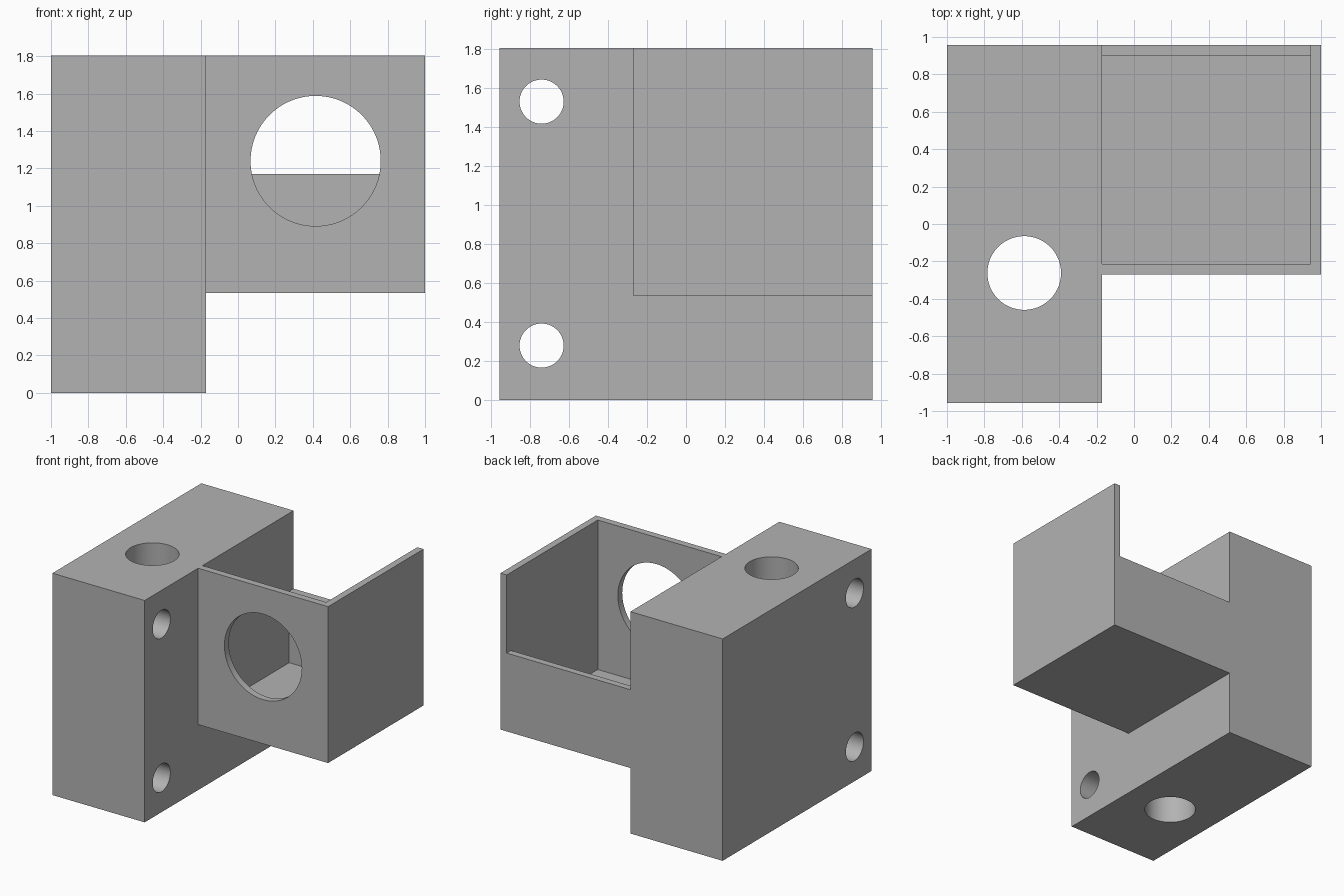
import bpy
import bmesh
import math
from mathutils import Matrix, Vector

default = bpy.data.objects.get("Cube")
if default:
    bpy.data.objects.remove(default, do_unlink=True)

grey = bpy.data.materials.new("plain grey")
grey.use_nodes = True
colour = (0.45, 0.45, 0.45, 1.0)
grey.diffuse_color = colour
grey.node_tree.nodes["Principled BSDF"].inputs["Base Color"].default_value = colour

# Overall dimensions
LEFT, SIDE, RIGHT = -1.0, -0.17, 1.0
FRONT, TRAY_FRONT, BACK = -0.957, -0.27, 0.957
TRAY_BOTTOM, LIP, TOP = 0.533, 1.17, 1.805
WALL = 0.056


def finish(name, bm):
    mesh = bpy.data.meshes.new(name)
    bm.to_mesh(mesh)
    bm.free()
    obj = bpy.data.objects.new(name, mesh)
    bpy.context.collection.objects.link(obj)
    mesh.materials.append(grey)
    return obj


def box(name, low, high):
    low, high = Vector(low), Vector(high)
    bm = bmesh.new()
    bmesh.ops.create_cube(bm, size=1, matrix=Matrix.Translation((low + high) / 2)
                          @ Matrix.Diagonal((*(high - low), 1)))
    return finish(name, bm)


def cylinder(name, centre, radius, length, axis):
    turn = {"X": Matrix.Rotation(math.pi / 2, 4, "Y"),
            "Y": Matrix.Rotation(math.pi / 2, 4, "X"),
            "Z": Matrix.Identity(4)}[axis]
    bm = bmesh.new()
    bmesh.ops.create_cone(bm, cap_ends=True, segments=96, radius1=radius,
                          radius2=radius, depth=length,
                          matrix=Matrix.Translation(centre) @ turn)
    return finish(name, bm)


def combine(target, tool, operation):
    bpy.context.view_layer.objects.active = target
    mod = target.modifiers.new(operation.lower(), "BOOLEAN")
    mod.operation = operation
    mod.solver = "EXACT"
    mod.object = tool
    tool.hide_render = True
    bpy.ops.object.modifier_apply(modifier=mod.name)
    bpy.data.objects.remove(tool, do_unlink=True)


# Open tray, overlapping the block so the two join cleanly
bracket = box("bracket", (SIDE - 0.1, TRAY_FRONT, TRAY_BOTTOM), (RIGHT, BACK, TOP))
combine(bracket, box("tray_cavity", (SIDE - 0.2, TRAY_FRONT + WALL, TRAY_BOTTOM + WALL),
                     (RIGHT - WALL, BACK - WALL, TOP + 0.2)), "DIFFERENCE")
combine(bracket, box("back_opening", (SIDE - 0.2, BACK - 0.2, LIP),
                     (RIGHT - WALL, BACK + 0.2, TOP + 0.2)), "DIFFERENCE")

# Solid mounting block
combine(bracket, box("mounting_block", (LEFT, FRONT, 0), (SIDE, BACK, TOP)), "UNION")

# Round window, vertical bore and two cross holes
holes = [
    cylinder("round_window", (0.415, TRAY_FRONT, 1.24), 0.348, 0.4, "Y"),
    cylinder("vertical_bore", (-0.587, -0.262, 0.9), 0.197, 2.2, "Z"),
]
for z in (0.28, 1.53):
    holes.append(cylinder("cross_hole", (-0.585, -0.74, z), 0.113, 1.2, "X"))
for hole in holes:
    combine(bracket, hole, "DIFFERENCE")

# Smooth bores, crisp edges
bpy.ops.object.select_all(action="DESELECT")
bracket.select_set(True)
bpy.context.view_layer.objects.active = bracket
bpy.ops.object.shade_smooth_by_angle(angle=math.radians(30))
